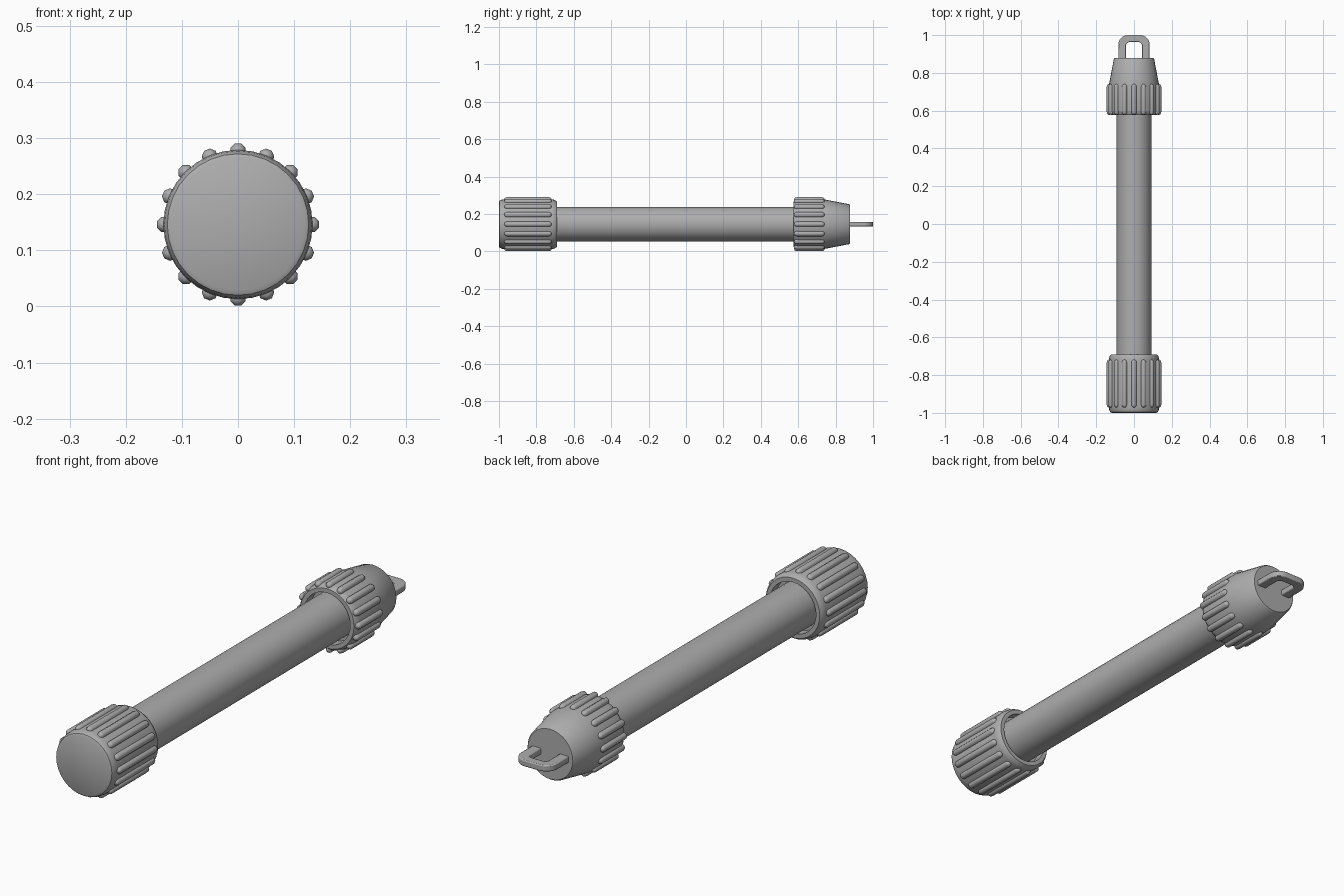
import bpy, bmesh, math
from mathutils import Matrix

if "Cube" in bpy.data.objects:
    bpy.data.objects.remove(bpy.data.objects["Cube"])

AXIS_Z = 0.146
RIDGES = 16

grey = bpy.data.materials.new("mid grey")
grey.diffuse_color = (0.42, 0.42, 0.42, 1)
grey.use_nodes = True
grey.node_tree.nodes["Principled BSDF"].inputs["Base Color"].default_value = grey.diffuse_color


def finish(bm, name, angle=35):
    bmesh.ops.remove_doubles(bm, verts=bm.verts, dist=1e-5)
    bmesh.ops.recalc_face_normals(bm, faces=bm.faces)
    mesh = bpy.data.meshes.new(name)
    bm.to_mesh(mesh)
    bm.free()
    mesh.materials.append(grey)
    obj = bpy.data.objects.new(name, mesh)
    bpy.context.collection.objects.link(obj)
    obj.location.z = AXIS_Z
    bpy.ops.object.select_all(action='DESELECT')
    obj.select_set(True)
    bpy.context.view_layer.objects.active = obj
    bpy.ops.object.shade_smooth_by_angle(angle=math.radians(angle))
    return obj


def lathe(bm, profile, sides, matrix=Matrix()):
    """Revolve (radius, y) points about the y axis, closing both ends."""
    rings = []
    for r, y in profile:
        rings.append([bm.verts.new(matrix @ Matrix.Rotation(
            2 * math.pi * i / sides, 4, 'Y') @ Matrix.Translation((r, y, 0)).translation)
            for i in range(sides)])
    for a, b in zip(rings, rings[1:]):
        for i in range(sides):
            j = (i + 1) % sides
            bm.faces.new((a[i], a[j], b[j], b[i]))
    bm.faces.new(rings[0])
    bm.faces.new(rings[-1])


def turned_part(name, profile, sides=32):
    bm = bmesh.new()
    lathe(bm, profile, sides)
    return finish(bm, name)


def grip_ridges(name, y0, y1, radius=0.0145, ring=0.131):
    """Round-ended ribs set around a cap."""
    bm = bmesh.new()
    steps = [math.radians(a) for a in (10, 35, 62, 90)]
    near = [(radius * math.sin(a), y0 + radius * (1 - math.cos(a))) for a in steps]
    profile = near + [(r, y0 + y1 - y) for r, y in reversed(near)]
    for i in range(RIDGES):
        spin = Matrix.Rotation(2 * math.pi * i / RIDGES, 4, 'Y')
        lathe(bm, profile, 8, spin @ Matrix.Translation((ring, 0, 0))
              @ Matrix.Rotation(math.pi / 8, 4, 'Y'))
    return finish(bm, name, 50)


# Long tube
turned_part("tube", [(0.092, -0.75), (0.092, 0.64)])

# Front screw cap with a shallow recess around the tube
turned_part("front_cap", [
    (0.118, -1.0), (0.126, -0.996), (0.131, -0.985), (0.133, -0.97),
    (0.133, -0.715), (0.130, -0.702), (0.122, -0.691),
    (0.105, -0.691), (0.105, -0.73)])
grip_ridges("front_cap_ridges", -0.972, -0.718)

# Rear cap tapering to a flat end
turned_part("rear_cap", [
    (0.105, 0.62), (0.105, 0.576), (0.122, 0.576), (0.130, 0.586),
    (0.133, 0.60), (0.133, 0.735), (0.107, 0.872), (0.102, 0.878)])
grip_ridges("rear_cap_ridges", 0.578, 0.741)


# Flat hanging loop
def arch(half_width, top, corner):
    pts = [(half_width, 0.86)]
    for sign in (1, -1):
        for k in range(7):
            a = math.pi / 12 * k if sign > 0 else math.pi / 2 + math.pi / 12 * k
            pts.append((sign * (half_width - corner) + corner * math.cos(a),
                        top - corner + corner * math.sin(a)))
    return pts + [(-half_width, 0.86)]


bm = bmesh.new()
outer, inner = arch(0.083, 1.0, 0.05), arch(0.042, 0.963, 0.018)
rows = [[bm.verts.new((x, y, z)) for x, y in line]
        for line, z in ((outer, -0.013), (outer, 0.013), (inner, 0.013), (inner, -0.013))]
for k in range(4):
    a, b = rows[k], rows[(k + 1) % 4]
    for i in range(len(a) - 1):
        bm.faces.new((a[i], a[i + 1], b[i + 1], b[i]))
for end in (0, -1):
    bm.faces.new([row[end] for row in rows])
loop = finish(bm, "hanging_loop")
bevel = loop.modifiers.new("soft_edges", 'BEVEL')
bevel.width = 0.004
bevel.segments = 2
bevel.limit_method = 'ANGLE'
bevel.angle_limit = math.radians(40)
